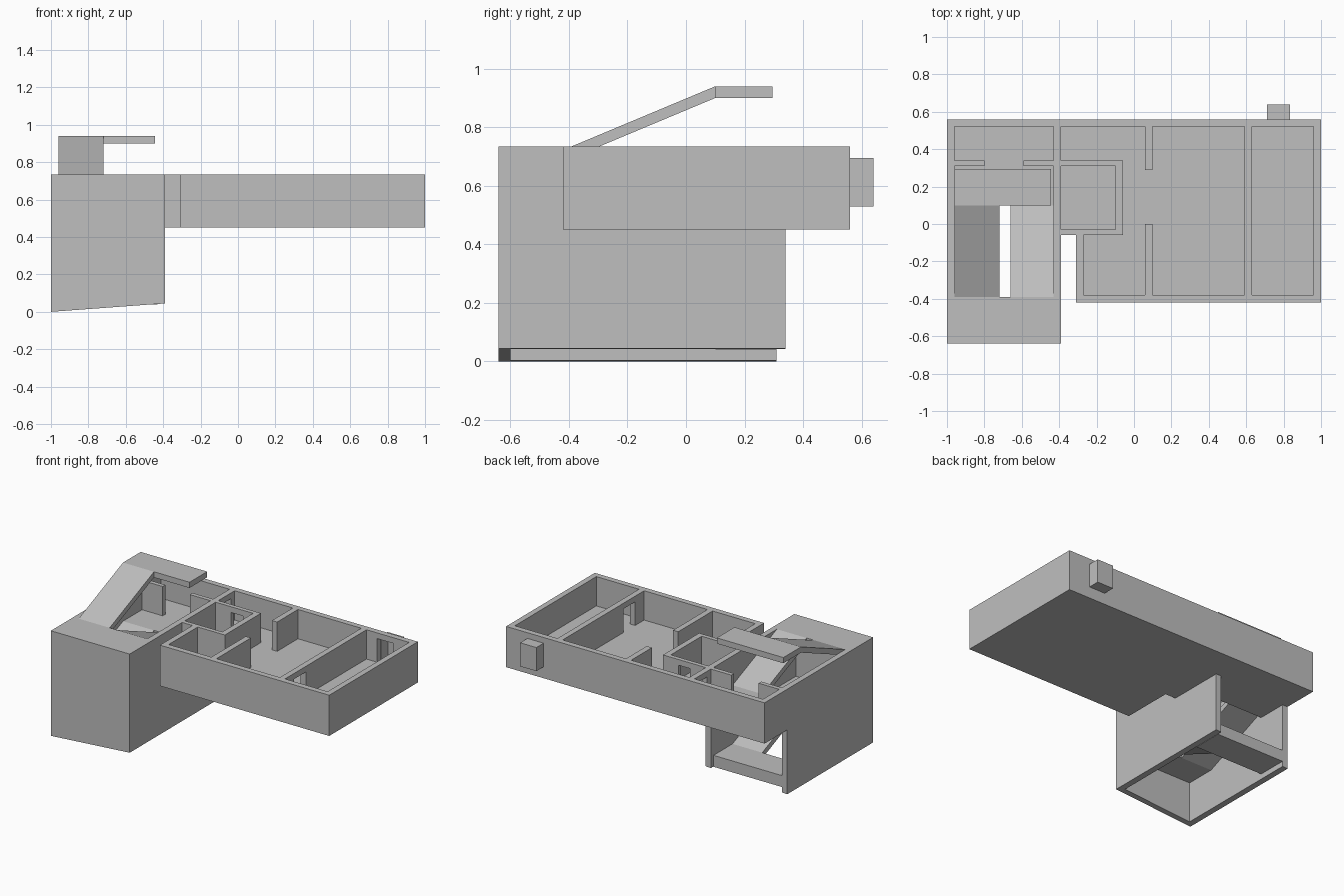
import bpy, bmesh

cube = bpy.data.objects.get("Cube")
if cube:
    bpy.data.objects.remove(cube, do_unlink=True)

grey = bpy.data.materials.new("plaster_grey")
grey.use_nodes = True
GREY = (0.52, 0.52, 0.52, 1)
grey.diffuse_color = GREY
grey.node_tree.nodes["Principled BSDF"].inputs["Base Color"].default_value = GREY

T = 0.04                                   # wall thickness
CEIL, FLOOR, UNDER, DOOR = 0.735, 0.53, 0.45, 0.695
RISE = 0.205                               # height of one stair flight


def extrude(name, outline, offset):
    """Extrude a closed 3D outline along an offset vector."""
    bm = bmesh.new()
    face = bm.faces.new([bm.verts.new(p) for p in outline])
    new = bmesh.ops.extrude_face_region(bm, geom=[face])["geom"]
    bmesh.ops.translate(bm, vec=offset,
                        verts=[v for v in new if isinstance(v, bmesh.types.BMVert)])
    bmesh.ops.recalc_face_normals(bm, faces=bm.faces)
    mesh = bpy.data.meshes.new(name)
    bm.to_mesh(mesh)
    bm.free()
    mesh.materials.append(grey)
    obj = bpy.data.objects.new(name, mesh)
    bpy.context.collection.objects.link(obj)
    return obj


def slab(name, outline, z0, z1):
    return extrude(name, [(x, y, z0) for x, y in outline], (0, 0, z1 - z0))


def box(name, x0, x1, y0, y1, z0=FLOOR, z1=CEIL):
    return slab(name, [(x0, y0), (x1, y0), (x1, y1), (x0, y1)], z0, z1)


def wall_with_door(name, x0, x1, y0, y1, d0, d1):
    """Wall along its longer side with a door from d0 to d1."""
    for part, a, b, z in (("start", None, d0, FLOOR), ("end", d1, None, FLOOR),
                          ("lintel", d0, d1, DOOR)):
        if x1 - x0 > y1 - y0:
            box(f"{name}_{part}", x0 if a is None else a, x1 if b is None else b, y0, y1, z)
        else:
            box(f"{name}_{part}", x0, x1, y0 if a is None else a, y1 if b is None else b, z)


def flight(name, x0, x1, y0, z0, y1, z1):
    """Sloping stair slab of constant vertical thickness."""
    extrude(name, [(x0, y0, z0), (x0, y1, z1), (x0, y1, z1 - T), (x0, y0, z0 - T)],
            (x1 - x0, 0, 0))


# Upper storey floor
slab("upper_floor", [(-1, .56), (1, .56), (1, -.42), (-.31, -.42), (-.31, -.06),
                     (-.39, -.06), (-.39, .1), (-1, .1)], UNDER, FLOOR)

# Outer walls of the upper storey
box("front_wall", -.31, 1, -.42, -.38)
box("left_wall", .96, 1, -.38, .52)
wall_with_door("back_wall", -1, 1, .52, .56, .71, .835)
box("right_wall", -1, -.96, .1, .52)
box("recess_wall", -.31, -.27, -.38, -.06)

# Bay niche behind the back wall, open to the room
S = 0.004
for name, x0, x1, y0, z0, z1 in (
        ("bay_side_a", .71, .71 + S, .56, FLOOR, DOOR),
        ("bay_side_b", .835 - S, .835, .56, FLOOR, DOOR),
        ("bay_back", .71, .835, .64 - S, FLOOR, DOOR),
        ("bay_base", .71, .835, .56, FLOOR, FLOOR + S),
        ("bay_top", .71, .835, .56, DOOR - S, DOOR)):
    box(name, x0, x1, y0, .64, z0, z1)

# Partitions
wall_with_door("large_room_wall", .59, .63, -.38, .52, -.28, -.15)
box("hall_wall_front", .06, .10, -.38, 0)
box("hall_wall_back", .06, .10, .29, .52)
wall_with_door("corridor_wall", -.43, -.39, .31, .52, .38, .48)
wall_with_door("core_wall_back", -.39, -.06, .31, .34, -.27, -.18)
box("core_wall_left", -.10, -.06, -.06, .31)
box("core_wall_front", -.39, -.10, -.06, -.03)
box("stair_door_wall_a", -.96, -.8, .31, .34)
box("stair_door_wall_b", -.59, -.43, .31, .34)

# Stair tower shell, its bottom edge following the sloping ground
tower = slab("stair_tower", [(-1, -.64), (-.39, -.64), (-.39, .34), (-.43, .34),
                             (-.43, -.60), (-.96, -.60), (-.96, .31), (-1, .31)], 0, CEIL)
for v in tower.data.vertices:
    if v.co.z < .01:
        v.co.z = .045 * (v.co.x + 1) / .61

# Stair landings and flights, alternating front and back
FRONT, BACK = -.39, .10
low = FLOOR - 2 * RISE
box("ground_landing", -.96, -.43, BACK, .31, low - .08, low)
box("top_landing", -.96, -.445, BACK, .295, FLOOR + 2 * RISE - T, FLOOR + 2 * RISE)
for level, base in (("lower", low), ("upper", FLOOR)):
    mid = base + RISE
    box(level + "_front_landing", -.96, -.43, -.60, FRONT, mid - T, mid)
    flight(level + "_left_flight", -.66, -.43, BACK, base, FRONT, mid)
    flight(level + "_right_flight", -.96, -.72, FRONT, mid, BACK, mid + RISE)
